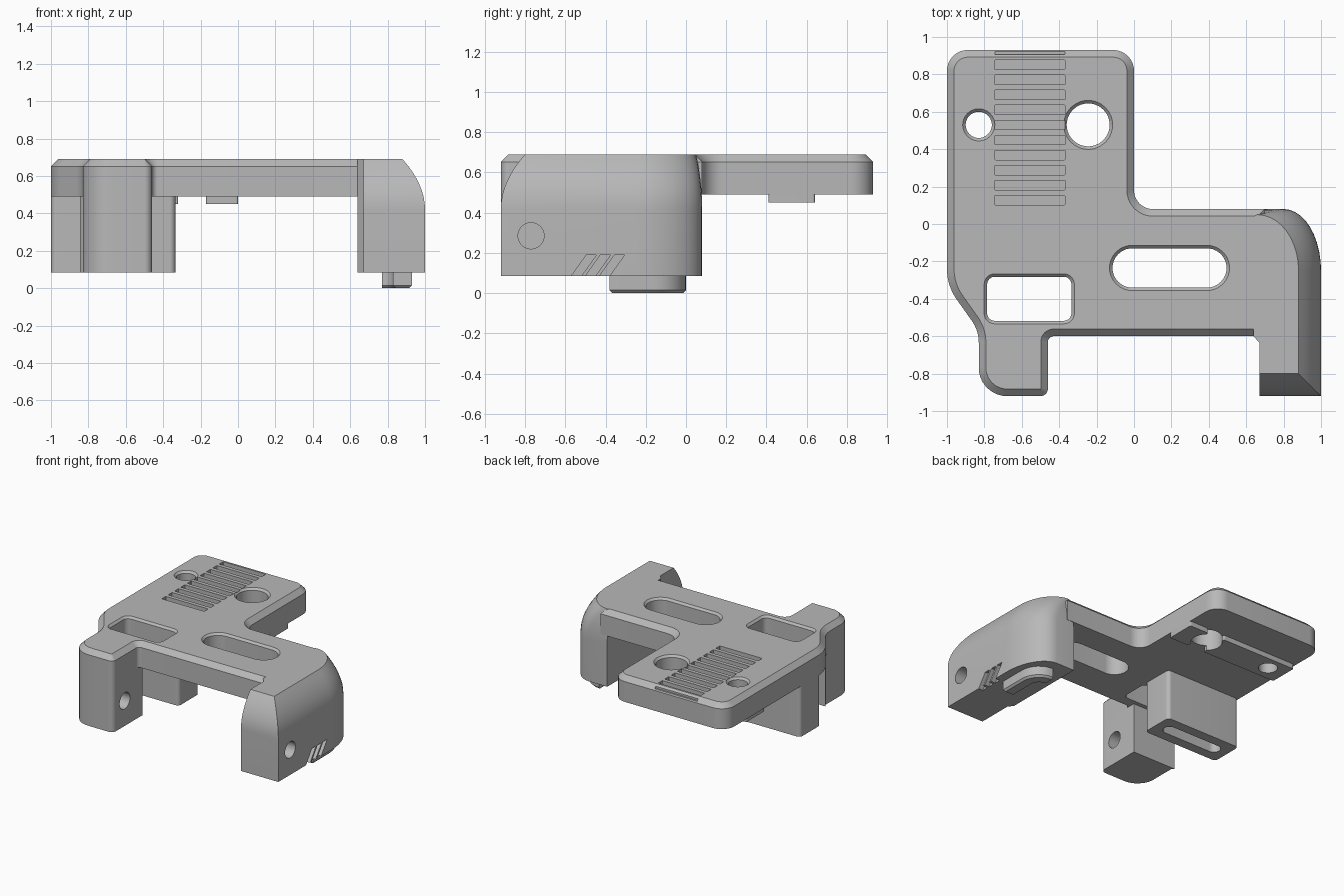
import bpy, bmesh, math
from mathutils import Vector

cube = bpy.data.objects.get("Cube")
if cube:
    bpy.data.objects.remove(cube, do_unlink=True)

gray = bpy.data.materials.new("plain gray")
gray.use_nodes = True
gray.diffuse_color = (0.48, 0.48, 0.48, 1)
gray.node_tree.nodes["Principled BSDF"].inputs["Base Color"].default_value = gray.diffuse_color

TOP, UNDER, FOOT_TOP = 0.69, 0.49, 0.085


def fillet(corners, steps=8):
    """Round each (x, y, radius) corner of a closed outline."""
    out = []
    for i, (x, y, r) in enumerate(corners):
        p = Vector((x, y))
        if r == 0:
            out.append(p)
            continue
        u = (Vector(corners[i - 1][:2]) - p).normalized()
        v = (Vector(corners[(i + 1) % len(corners)][:2]) - p).normalized()
        half = u.angle(v) / 2
        c = p + (u + v).normalized() * (r / math.sin(half))
        d = r / math.tan(half)
        a, b = p + u * d - c, p + v * d - c
        for k in range(steps + 1):
            out.append(c + a.lerp(b, k / steps).normalized() * r)
    return out


def round_rect(cx, cy, w, h, r, grow=0):
    w, h, r = w / 2 + grow, h / 2 + grow, (r + grow) * 0.999
    return fillet([(cx - w, cy - h, r), (cx + w, cy - h, r),
                   (cx + w, cy + h, r), (cx - w, cy + h, r)])


def loft(name, rings, chamfer=0):
    """Skin a stack of equal rings of 3D points, with capped ends."""
    bm = bmesh.new()
    rows = [[bm.verts.new(p) for p in ring] for ring in rings]
    n = len(rows[0])
    for low, high in zip(rows, rows[1:]):
        for i in range(n):
            j = (i + 1) % n
            bm.faces.new((low[i], low[j], high[j], high[i]))
    bm.faces.new(rows[0][::-1])
    bm.faces.new(rows[-1])
    bmesh.ops.recalc_face_normals(bm, faces=bm.faces[:])
    if chamfer:
        rim = set(rows[-1])
        edges = [e for e in bm.edges if e.verts[0] in rim and e.verts[1] in rim]
        bmesh.ops.bevel(bm, geom=edges, offset=chamfer, segments=1, affect='EDGES')
    mesh = bpy.data.meshes.new(name)
    bm.to_mesh(mesh)
    bm.free()
    mesh.materials.append(gray)
    obj = bpy.data.objects.new(name, mesh)
    bpy.context.collection.objects.link(obj)
    return obj


def ring(outline, z):
    return [(p[0], p[1], z) for p in outline]


def prism(name, outline, z0, z1, chamfer=0):
    return loft(name, [ring(outline, z0), ring(outline, z1)], chamfer)


def side_prism(name, outline, x0, x1):
    return loft(name, [[(x, p[0], p[1]) for p in outline] for x in (x0, x1)])


def cut(target, cutters):
    bpy.context.view_layer.objects.active = target
    for c in cutters:
        c.hide_render = True
        mod = target.modifiers.new("cut", 'BOOLEAN')
        mod.operation, mod.solver, mod.object = 'DIFFERENCE', 'EXACT', c
        bpy.ops.object.modifier_apply(modifier=mod.name)
        bpy.data.objects.remove(c, do_unlink=True)


def hole(*rect):
    """Cutter for a through hole with a chamfered rim."""
    levels = ((0.3, 0), (TOP - 0.016, 0), (TOP + 0.004, 0.02))
    return loft("hole_cutter", [ring(round_rect(*rect, grow=g), z) for z, g in levels])


# Main plate with chamfered top rim
plate = prism("main_plate", fillet([
    (-1, 0.93, 0.11), (0, 0.93, 0.11), (0, 0.08, 0.1), (0.7, 0.08, 0), (0.7, -0.6, 0),
    (-0.46, -0.6, 0.03), (-0.46, -0.92, 0.04), (-0.83, -0.92, 0.15),
    (-0.83, -0.57, 0.2), (-1, -0.33, 0.28)]), UNDER, TOP, 0.038)
big_hole = (-0.245, 0.53, 0.23, 0.23, 0.115)
small_hole = (-0.83, 0.53, 0.14, 0.14, 0.07)
cut(plate, [hole(*big_hole), hole(*small_hole),
            hole(0.19, -0.235, 0.61, 0.21, 0.105),
            hole(-0.56, -0.4, 0.45, 0.235, 0.04)])

# Row of shallow grip grooves
cut(plate, [prism("groove_cutter", round_rect(-0.557, 0.127 + 0.0805 * i, 0.375, 0.05, 0.003),
                  TOP - 0.03, TOP + 0.05) for i in range(11)])

# Raised pads under the plate around the round holes
pads = [prism("inner_pad", round_rect(-0.085, 0.525, 0.17, 0.23, 0.01), UNDER - 0.04, UNDER),
        prism("outer_pad", round_rect(-0.65, 0.525, 0.66, 0.23, 0.01), UNDER - 0.04, UNDER)]
for pad in pads:
    cut(pad, [hole(*big_hole), hole(*small_hole)])

# Front leg below the plate, with a blind hole in its inner side
leg = prism("front_leg", fillet([
    (-0.46, -0.55, 0), (-0.46, -0.92, 0.04), (-0.83, -0.92, 0.15),
    (-0.83, -0.57, 0), (-0.845, -0.55, 0)]), FOOT_TOP, UNDER)
bore = round_rect(-0.77, 0.285, 0.13, 0.13, 0.065)
cut(leg, [side_prism("bore_cutter", bore, -0.66, -0.4)])

# Slotted block leg
block = prism("slotted_leg", round_rect(-0.667, -0.14, 0.665, 0.26, 0.03), FOOT_TOP, UNDER)
cut(block, [prism("slot_cutter", round_rect(-0.667, -0.14, 0.52, 0.1, 0.05), 0, 0.4)])

# Side arm: straight lower wall, crown leaning inward to the top
ARC = [math.radians(9 * i) for i in range(11)]
base = [(0.64, 0.08), (0.64, -0.6), (0.67, -0.635), (0.67, -0.92), (1, -0.92)]
crown = [(0.64, 0.04), (0.64, -0.6), (0.67, -0.635), (0.67, -0.8), (0.88, -0.8)]
base += [(0.8 + 0.2 * math.cos(a), -0.25 + 0.33 * math.sin(a)) for a in ARC]
crown += [(0.66 + 0.22 * math.cos(a), -0.25 + 0.3 * math.sin(a)) for a in ARC]
rings = [ring(base, FOOT_TOP)]
for k in range(9):
    s = k / 8
    rings.append([(b[0] + (c[0] - b[0]) * s * s, b[1] + (c[1] - b[1]) * s * s,
                   0.42 + (TOP - 0.42) * s) for b, c in zip(base, crown)])
arm = loft("side_arm", rings)

# Cross bore and three slanted notches in the arm
notches = []
for i in range(3):
    y = -0.595 + 0.07 * i
    notches.append(side_prism("notch_cutter", [(y, 0.05), (y + 0.05, 0.05),
                                               (y + 0.15, 0.19), (y + 0.1, 0.19)], 0.96, 1.05))
cut(arm, [side_prism("bore_cutter", bore, 0.5, 1.1)] + notches)


# Curved foot strip under the arm
def strip(inset):
    turn = [math.pi / 2 * i / 8 for i in range(9)]
    outer = [(0.77 + (0.16 - inset) * math.cos(a), -0.16 + (0.16 - inset) * math.sin(a)) for a in turn]
    inner = [(0.77 + (0.06 + inset) * math.cos(a), -0.16 + (0.06 + inset) * math.sin(a)) for a in turn]
    end = -0.38 + inset
    return [(0.93 - inset, end)] + outer + inner[::-1] + [(0.83 + inset, end)]


foot = loft("foot_strip", [ring(strip(0.015), 0), ring(strip(0), 0.015), ring(strip(0), FOOT_TOP)])

# Smooth the rounded walls, keep edges crisp
bpy.ops.object.select_all(action='DESELECT')
for part in [plate, leg, block, arm, foot] + pads:
    part.select_set(True)
bpy.context.view_layer.objects.active = plate
bpy.ops.object.shade_smooth_by_angle(angle=math.radians(28))
